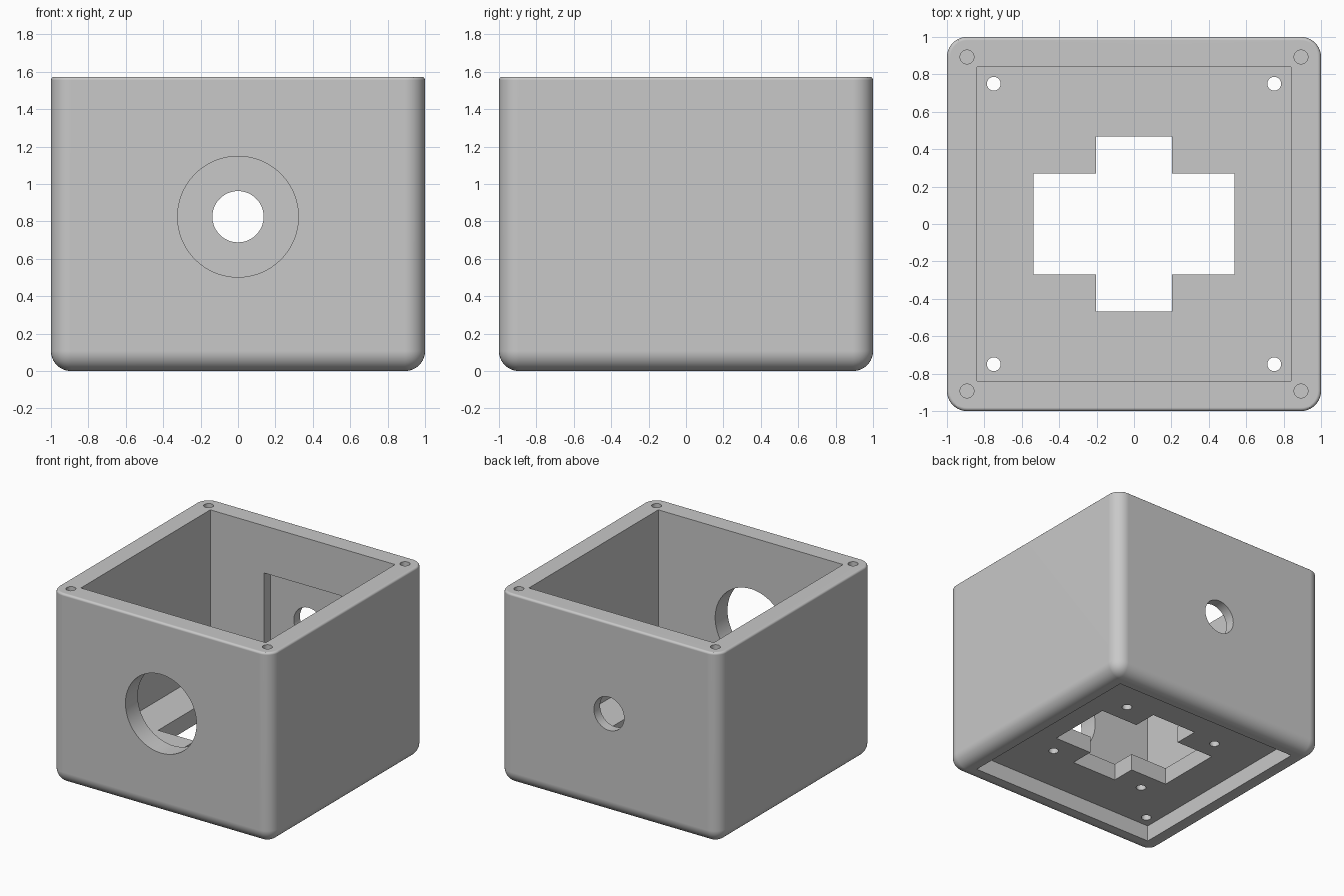
import bpy
import bmesh
from math import radians
from mathutils import Matrix, Vector

default = bpy.data.objects.get("Cube")
if default:
    bpy.data.objects.remove(default, do_unlink=True)

HEIGHT = 1.573
WALL = 0.84        # half width of the cavity
FLOOR = 0.267      # top of the floor plate
RECESS = 0.13      # depth of the underside recess
PORT_Z = 0.825     # height of the front and back openings
SCREW = 0.037      # screw hole radius

grey = bpy.data.materials.new("light_grey")
grey.use_nodes = True
colour = (0.58, 0.58, 0.58, 1)
grey.diffuse_color = colour
grey.node_tree.nodes["Principled BSDF"].inputs["Base Color"].default_value = colour


def make_object(name, bm):
    mesh = bpy.data.meshes.new(name)
    bm.to_mesh(mesh)
    bm.free()
    mesh.materials.append(grey)
    obj = bpy.data.objects.new(name, mesh)
    bpy.context.collection.objects.link(obj)
    return obj


def box(low, high):
    low, high = Vector(low), Vector(high)
    bm = bmesh.new()
    bmesh.ops.create_cube(bm, size=1)
    bmesh.ops.scale(bm, vec=high - low, verts=bm.verts)
    bmesh.ops.translate(bm, vec=(low + high) / 2, verts=bm.verts)
    return bm


def cylinder(radius, centre, depth, axis="Z", sides=32):
    turn = Matrix.Rotation(radians(90), 4, "X") if axis == "Y" else Matrix()
    bm = bmesh.new()
    bmesh.ops.create_cone(bm, cap_ends=True, segments=sides, radius1=radius,
                          radius2=radius, depth=depth,
                          matrix=Matrix.Translation(centre) @ turn)
    return bm


# Rounded outer block: large fillets at sides and base, a fine one on the rim
bm = box((-1, -1, 0), (1, 1, HEIGHT))
on_top = lambda e: all(v.co.z > HEIGHT - 0.001 for v in e.verts)
bmesh.ops.bevel(bm, geom=[e for e in bm.edges if not on_top(e)], offset=0.107,
                offset_type="OFFSET", segments=10, profile=0.5, affect="EDGES")
bmesh.ops.bevel(bm, geom=[e for e in bm.edges if on_top(e)], offset=0.018,
                offset_type="OFFSET", segments=3, profile=0.5, affect="EDGES")
enclosure = make_object("enclosure", bm)

# Cavity, underside recess and cross-shaped floor opening
cutters = [
    box((-WALL, -WALL, FLOOR), (WALL, WALL, 2)),
    box((-WALL, -WALL, -0.2), (WALL, WALL, RECESS)),
    box((-0.537, -0.27, 0.05), (0.537, 0.27, 0.4)),
    box((-0.203, -0.467, 0.05), (0.203, 0.467, 0.4)),
    # Front opening, back pocket and back opening
    cylinder(0.323, (0, -0.95, PORT_Z), 0.5, "Y", 96),
    box((-0.35, 0.7, PORT_Z - 0.36), (0.35, WALL + 0.08, PORT_Z + 0.36)),
    cylinder(0.137, (0, 0.95, PORT_Z), 0.5, "Y", 64),
]

# Rim screw holes, floor through holes and blind holes under the floor
for sx in (-1, 1):
    for sy in (-1, 1):
        cutters += [
            cylinder(SCREW, (sx * 0.893, sy * 0.893, HEIGHT), 0.8),
            cylinder(SCREW, (sx * 0.75, sy * 0.75, 0.2), 0.4),
            cylinder(SCREW, (sx * 0.43, sy * 0.43, RECESS), 0.16),
        ]

bpy.ops.object.select_all(action="DESELECT")
enclosure.select_set(True)
bpy.context.view_layer.objects.active = enclosure
for shape in cutters:
    cutter = make_object("cutter", shape)
    cutter.hide_render = True
    cut = enclosure.modifiers.new("cut", "BOOLEAN")
    cut.operation = "DIFFERENCE"
    cut.solver = "EXACT"
    cut.object = cutter
    bpy.ops.object.modifier_apply(modifier=cut.name)
    bpy.data.objects.remove(cutter, do_unlink=True)

# Smooth fillets and bores, with flat walls kept flat
bpy.ops.object.shade_smooth_by_angle(angle=radians(30))
weighted = enclosure.modifiers.new("flat_walls", "WEIGHTED_NORMAL")
weighted.keep_sharp = True
